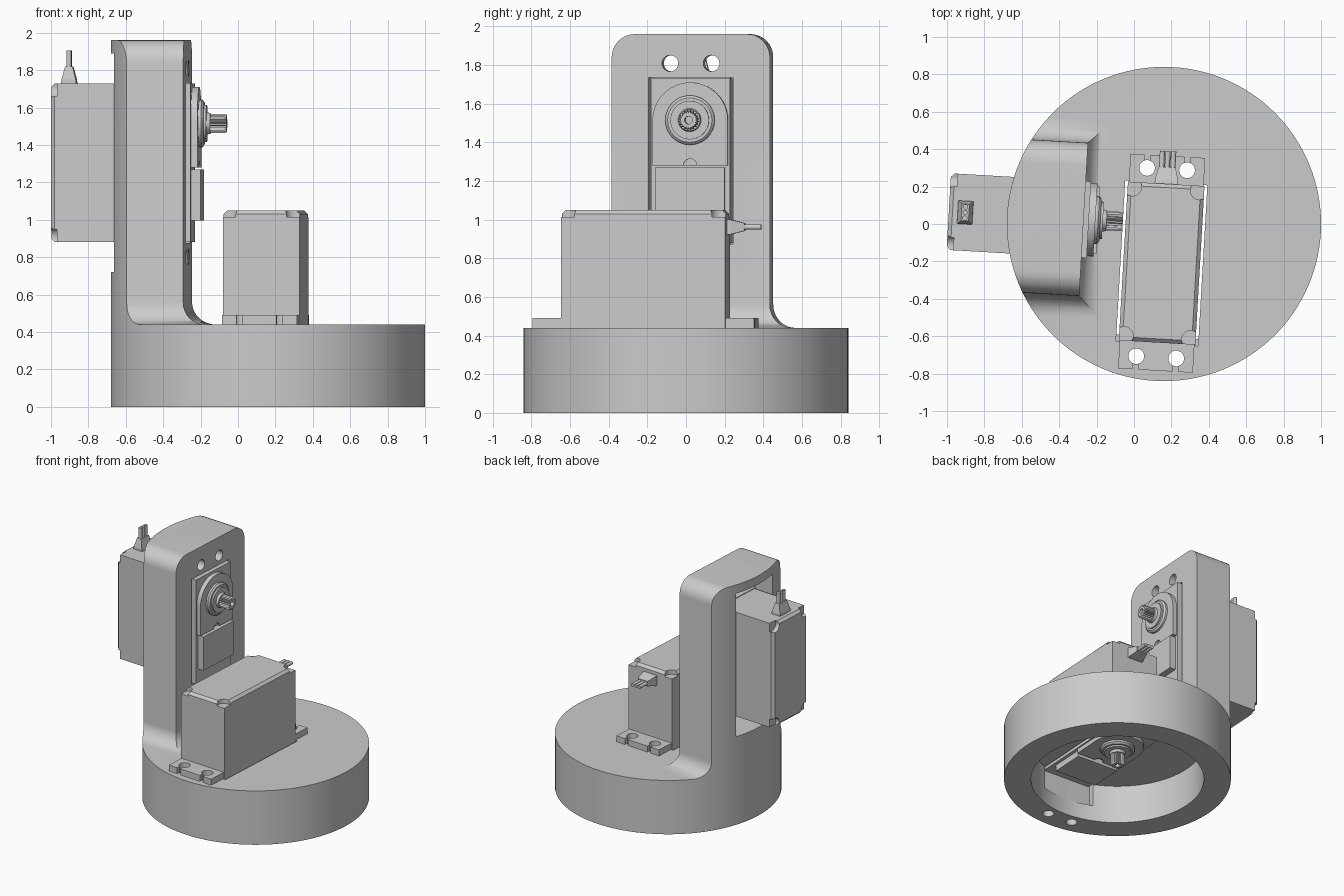
import bpy, bmesh
from math import sin, cos, pi, sqrt, radians
from mathutils import Matrix, Vector

cube = bpy.data.objects.get("Cube")
if cube:
    bpy.data.objects.remove(cube)

grey = bpy.data.materials.new("plain grey")
grey.use_nodes = True
grey.diffuse_color = (0.6, 0.6, 0.6, 1)
grey.node_tree.nodes["Principled BSDF"].inputs["Base Color"].default_value = (0.6, 0.6, 0.6, 1)

# Whole assembly is turned slightly about the base axis
PLACE = Matrix.Translation((0.16, 0, 0)) @ Matrix.Rotation(radians(-3.3), 4, 'Z')
IDENT = Matrix()


def loft(name, rings, m=IDENT):
    """Closed solid skinned through rings of equal point count."""
    bm = bmesh.new()
    loops = [[bm.verts.new(p) for p in ring] for ring in rings]
    n = len(loops[0])
    for a, b in zip(loops, loops[1:]):
        for i in range(n):
            j = (i + 1) % n
            bm.faces.new((a[i], a[j], b[j], b[i]))
    bm.faces.new(loops[0][::-1])
    bm.faces.new(loops[-1])
    bmesh.ops.recalc_face_normals(bm, faces=bm.faces)
    bm.transform(PLACE @ m)
    mesh = bpy.data.meshes.new(name)
    bm.to_mesh(mesh)
    bm.free()
    mesh.materials.append(grey)
    ob = bpy.data.objects.new(name, mesh)
    bpy.context.collection.objects.link(ob)
    return ob


def rect(x0, x1, y0, y1, z):
    return [(x0, y0, z), (x1, y0, z), (x1, y1, z), (x0, y1, z)]


def box(name, x0, x1, y0, y1, z0, z1, m=IDENT):
    return loft(name, [rect(x0, x1, y0, y1, z) for z in (z0, z1)], m)


def circle(r, z, x=0, y=0, n=32):
    return [(x + r * cos(2 * pi * i / n), y + r * sin(2 * pi * i / n), z) for i in range(n)]


def cyl(name, r, z0, z1, x=0, y=0, m=IDENT, n=32):
    return loft(name, [circle(r, z, x, y, n) for z in (z0, z1)], m)


def boolean(ob, cutters, op='DIFFERENCE'):
    for c in cutters:
        c.hide_render = True
        mod = ob.modifiers.new("cut", 'BOOLEAN')
        mod.operation, mod.object, mod.solver = op, c, 'EXACT'
    bpy.context.view_layer.update()
    deps = bpy.context.evaluated_depsgraph_get()
    mesh = bpy.data.meshes.new_from_object(ob.evaluated_get(deps))
    ob.modifiers.clear()
    ob.data = mesh
    for c in cutters:
        bpy.data.objects.remove(c)


def smooth(ob, angle=35):
    bpy.ops.object.select_all(action='DESELECT')
    ob.select_set(True)
    bpy.context.view_layer.objects.active = ob
    bpy.ops.object.shade_smooth_by_angle(angle=radians(angle))


# Motor frames: x across, y along the length, z from the back to the shaft
BASE_FRAME = Matrix(((-1, 0, 0, 0), (0, 1, 0, 0), (0, 0, -1, 1.05), (0, 0, 0, 1)))
TOWER_FRAME = Matrix(((0, 0, 1, -1.152), (1, 0, 0, 0), (0, 1, 0, 1.515), (0, 0, 0, 1)))
MID = -0.21                      # middle of the motor along its length
HOLES = [(x, MID + y) for x in (-0.107, 0.107) for y in (-0.504, 0.504)]

# Housing: disc base and filleted upright, trimmed to the disc outline
FLOOR, TOP, R, STEPS = 0.44, 1.96, 0.12, 10
rings = [rect(-1, 1, -1, 1, -0.1), rect(-1, 1, -1, 1, FLOOR)]
for i in range(STEPS + 1):       # foot fillet
    a = pi / 2 * i / STEPS
    d = R * (1 - sin(a))
    rings.append(rect(-1, -0.43 + d, -0.41 - d, 0.41 + d, FLOOR + R * (1 - cos(a))))
for i in range(STEPS + 1):       # rounded shoulders
    a = pi / 2 * i / STEPS
    w = 0.41 - R * (1 - cos(a))
    rings.append(rect(-1, -0.43, -w, w, TOP - R + R * sin(a)))
housing = loft("housing", rings)
boolean(housing, [cyl("trim", 0.84, 0, 3, n=128)], 'INTERSECT')
cuts = [
    cyl("cavity", 0.64, -0.2, 0.31, n=96),
    box("floor_window", -0.22, 0.22, MID - 0.43, MID + 0.43, 0.13, 0.6),
    box("rear_pocket", -0.22, 0.22, MID - 0.585, MID + 0.585, 0.1, 0.61, TOWER_FRAME),
    box("front_window", -0.22, 0.22, MID - 0.43, MID + 0.43, 0.5, 0.9, TOWER_FRAME),
]
for x, y in HOLES:
    cuts.append(cyl("hole", 0.042, 0.5, 1.2, x, y, BASE_FRAME))
    cuts.append(cyl("hole", 0.042, 0.5, 0.9, x, y, TOWER_FRAME))
boolean(housing, cuts)
smooth(housing)


def motor(tag, m):
    lo, hi, w = MID - 0.425, MID + 0.425, 0.205
    # Back lid with a chamfered rim and corner screw recesses
    c = 0.02
    lid = loft(tag + "_back_lid", [rect(-w + c, w - c, lo + c, hi - c, 0),
                                   rect(-w, w, lo, hi, c), rect(-w, w, lo, hi, 0.13)], m)
    boolean(lid, [cyl("recess", 0.05, -0.1, 0.035, x, y, m, 24)
                  for x in (-w + 0.025, w - 0.025) for y in (lo + 0.025, hi - 0.025)])
    smooth(lid)
    box(tag + "_body", -w, w, lo, hi, 0.13, 0.61, m)

    # Mounting flange with open-ended screw holes
    flange = box(tag + "_flange", -0.2, 0.2, MID - 0.575, MID + 0.575, 0.56, 0.61, m)
    cut = []
    for x, y in HOLES:
        end = y + (0.1 if y > MID else -0.1)
        cut.append(cyl("hole", 0.042, 0.5, 0.7, x, y, m))
        cut.append(box("slit", x - 0.015, x + 0.015, min(y, end), max(y, end), 0.5, 0.7, m))
    boolean(flange, cut)
    smooth(flange)

    # Gear case, arched cover and lower plate
    box(tag + "_gear_case", -w, w, lo, hi, 0.61, 0.75, m)
    arch = [(0.195 * cos(pi * i / 24), 0.195 * sin(pi * i / 24)) for i in range(25)]
    arch += [(-0.195, -0.235), (0.195, -0.235)]
    cover = loft(tag + "_arched_cover", [[(x, y, z) for x, y in arch] for z in (0.74, 0.785)], m)
    boolean(cover, [cyl("bump", 0.035, 0.765, 0.9, 0, -0.235, m, 24)])
    smooth(cover)
    box(tag + "_lower_plate", -0.18, 0.18, -0.52, -0.245, 0.74, 0.80, m)

    # Stepped bearing boss
    steps = [(0.128, 0.77), (0.128, 0.80), (0.115, 0.812), (0.1, 0.812), (0.1, 0.825),
             (0.06, 0.825), (0.055, 0.845)]
    smooth(loft(tag + "_bearing_boss", [circle(r, z) for r, z in steps], m))

    # Splined shaft with a screw bore
    def spline(k, z):
        return [(k * x, k * y, z) for i in range(40)
                for x, y, _ in [circle(0.052 if i % 2 else 0.042, 0, n=40)[i]]]
    shaft = loft(tag + "_splined_shaft", [spline(1, 0.84), spline(1, 0.92), spline(0.9, 0.932)], m)
    boolean(shaft, [cyl("bore", 0.02, 0.87, 1, m=m, n=20)])

    # Tapered cable boot and three leads
    along = m @ Matrix.Translation((0, 0, 0.088)) @ Matrix.Rotation(-pi / 2, 4, 'X')
    loft(tag + "_cable_boot", [rect(-0.062, 0.062, -0.042, 0.042, hi - 0.01),
                               rect(-0.062, 0.062, -0.038, 0.038, hi + 0.02),
                               rect(-0.045, 0.045, -0.02, 0.02, hi + 0.09)], along)
    for i in (-1, 0, 1):
        smooth(cyl(tag + "_lead", 0.014, hi + 0.08, hi + 0.175, 0.03 * i, 0, along, 12))


motor("base_motor", BASE_FRAME)
motor("tower_motor", TOWER_FRAME)
